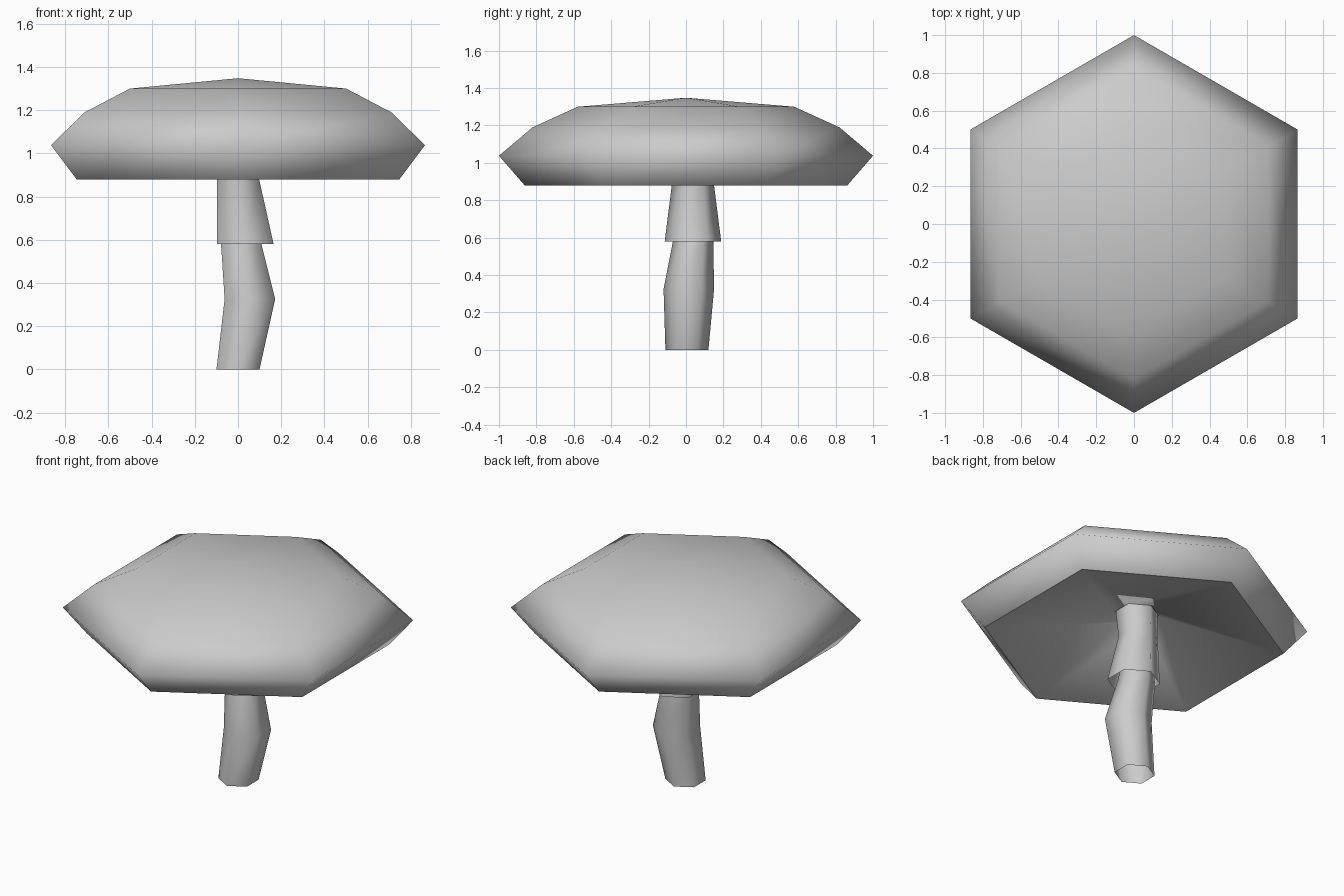
import bpy, math

cube = bpy.data.objects.get("Cube")
if cube:
    bpy.data.objects.remove(cube, do_unlink=True)

grey = bpy.data.materials.new("light grey")
grey.use_nodes = True
colour = (0.6, 0.6, 0.6, 1)
grey.diffuse_color = colour
grey.node_tree.nodes["Principled BSDF"].inputs["Base Color"].default_value = colour

SIDES = 6


def hex_loft(name, rings, tip=None, flip=False):
    """Skin hexagonal rings (x, y, z, radius), closed to an optional tip height."""
    verts, faces = [], []
    for x, y, z, r in rings:
        for i in range(SIDES):
            a = math.pi / 2 + math.tau * i / SIDES
            verts.append((x + r * math.cos(a), y + r * math.sin(a), z))
    for k in range(len(rings) - 1):
        for i in range(SIDES):
            j = (i + 1) % SIDES
            a, b = k * SIDES, (k + 1) * SIDES
            faces.append((a + i, a + j, b + j, b + i))
    if tip is not None:
        top, a = len(verts), (len(rings) - 1) * SIDES
        verts.append((0, 0, tip))
        faces += [(a + i, a + (i + 1) % SIDES, top) for i in range(SIDES)]
    if flip:
        faces = [f[::-1] for f in faces]
    mesh = bpy.data.meshes.new(name)
    mesh.from_pydata(verts, [], faces)
    mesh.materials.append(grey)
    mesh.shade_smooth()
    obj = bpy.data.objects.new(name, mesh)
    bpy.context.collection.objects.link(obj)
    return obj


# Domed cap, widest a little above its rim
hex_loft("cap", [(0, 0, 0.88, 0.863), (0, 0, 1.038, 1.0),
                 (0, 0, 1.19, 0.82), (0, 0, 1.30, 0.578)], tip=1.348)

# Hollow underside, turning up steeply into a socket around the stem
hex_loft("cap_underside", [(0, 0, 0.88, 0.863), (-0.008, 0.012, 1.05, 0.13),
                           (-0.008, 0.012, 1.16, 0.11)], flip=True)

# Crooked lower stem, open at the foot
hex_loft("lower_stem", [(0, 0.005, 0, 0.115), (0.055, 0.015, 0.325, 0.135),
                        (0.015, 0.038, 0.58, 0.108), (0.01, 0.042, 0.66, 0.098)])

# Flared skirt that carries the stem up into the cap
hex_loft("stem_skirt", [(0.034, 0.037, 0.58, 0.151), (0, 0.037, 0.88, 0.113),
                        (-0.008, 0.012, 1.08, 0.122)])
